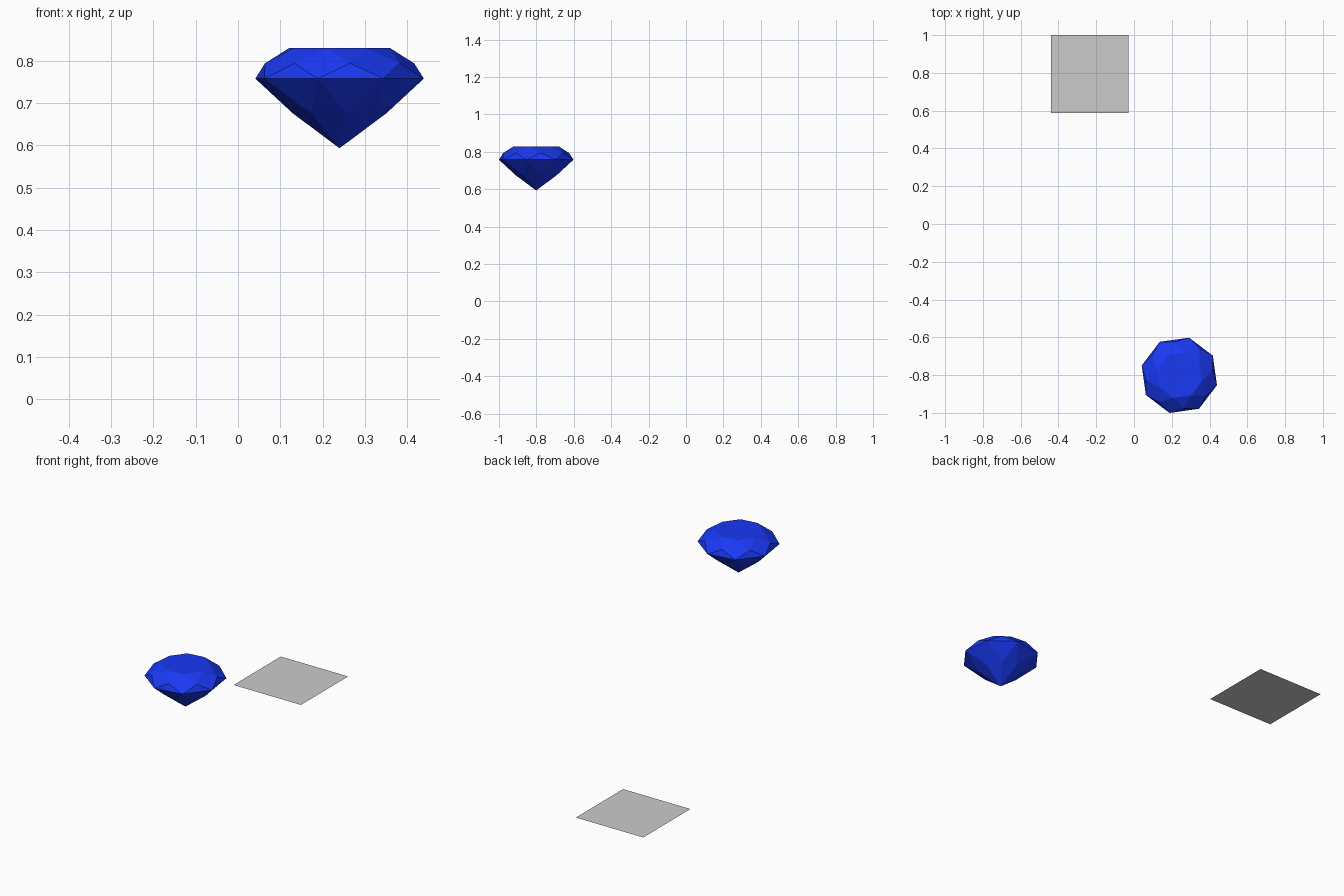
import bpy, bmesh
from math import sin, cos, pi, radians

if "Cube" in bpy.data.objects:
    bpy.data.objects.remove(bpy.data.objects["Cube"])

SEG = 8
R = 0.2057                 # girdle radius
HALF = pi / SEG
TURN = radians(30.5)


def ring(bm, radius, z, offset=0.0):
    """One ring of SEG vertices."""
    return [bm.verts.new((radius * cos(TURN + offset + i * 2 * HALF),
                          radius * sin(TURN + offset + i * 2 * HALF), z))
            for i in range(SEG)]


def finish(bm, name, location):
    mesh = bpy.data.meshes.new(name)
    bm.to_mesh(mesh)
    bm.free()
    obj = bpy.data.objects.new(name, mesh)
    obj.location = location
    bpy.context.collection.objects.link(obj)
    return obj


# Gemstone: table, crown, girdle and pavilion facets
crown_h, pavilion_h, table_r = 0.35 * R, 0.8 * R, 0.6 * R
bm = bmesh.new()
table = ring(bm, table_r, crown_h)
crown = ring(bm, (R + table_r) / 2 / cos(HALF), crown_h / 2, HALF)
girdle = ring(bm, R, 0)
pavilion = ring(bm, R / 2 / cos(HALF), -pavilion_h / 2, HALF)
tip = bm.verts.new((0, 0, -pavilion_h))
bm.faces.new(table)
for i in range(SEG):
    j = (i + 1) % SEG
    bm.faces.new((table[i], crown[i], table[j]))
    bm.faces.new((table[i], crown[i - 1], girdle[i], crown[i]))
    bm.faces.new((girdle[i], girdle[j], crown[i]))
    bm.faces.new((girdle[j], girdle[i], pavilion[i]))
    bm.faces.new((girdle[i], pavilion[i - 1], tip, pavilion[i]))
bmesh.ops.recalc_face_normals(bm, faces=bm.faces)
gem = finish(bm, "gemstone", (0.24, -0.801, 0.7576))

blue = bpy.data.materials.new("gem_blue")
blue.diffuse_color = (0.01, 0.04, 0.9, 1)
blue.use_nodes = True
blue.node_tree.nodes["Principled BSDF"].inputs["Base Color"].default_value = blue.diffuse_color
gem.data.materials.append(blue)

# Flat square base plate
bm = bmesh.new()
bmesh.ops.create_grid(bm, x_segments=1, y_segments=1, size=R)
finish(bm, "base_plate", (-0.2335, 0.7943, 0))
